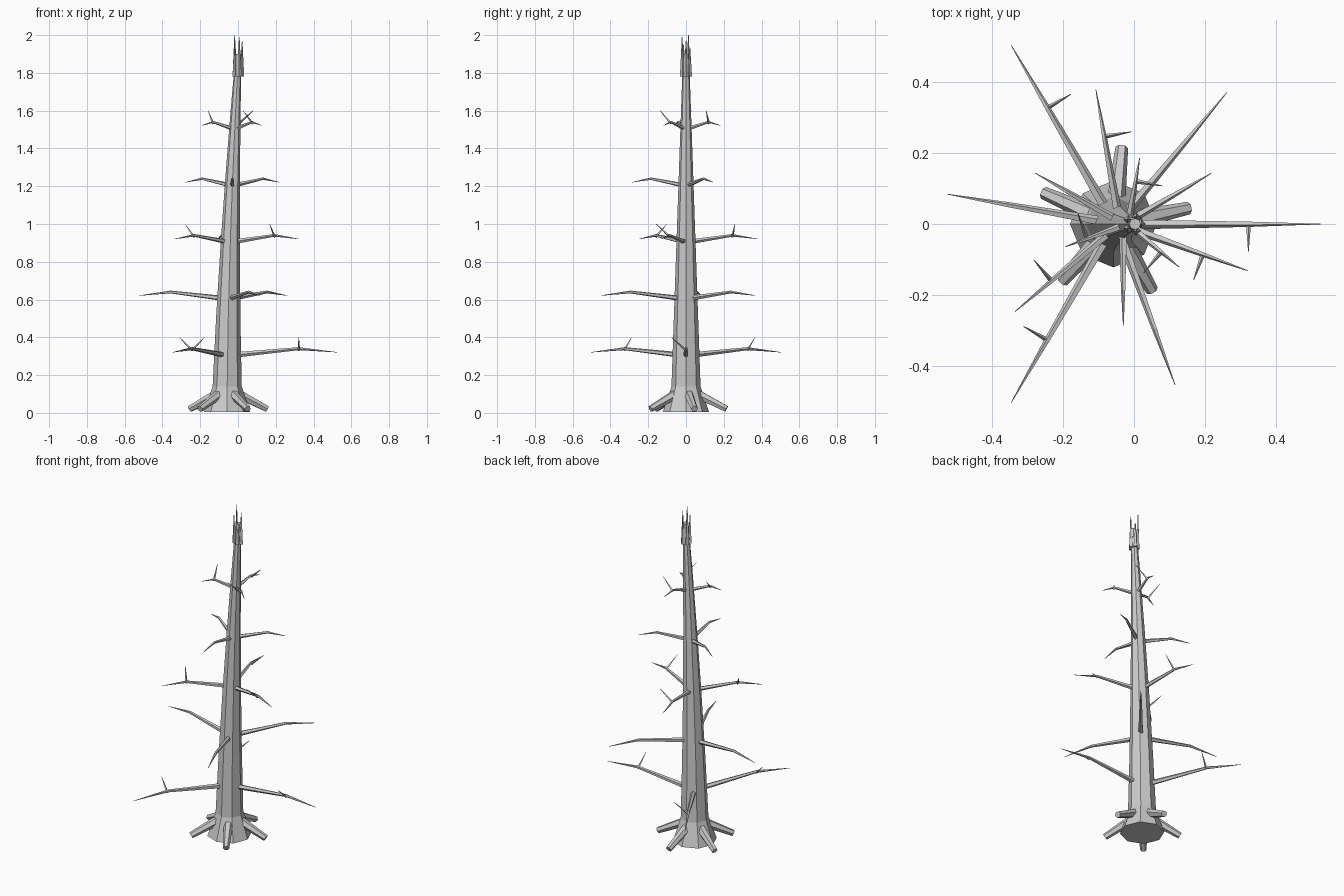
import bpy, bmesh, math
from mathutils import Vector

if "Cube" in bpy.data.objects:
    bpy.data.objects.remove(bpy.data.objects["Cube"])


def lean(z):
    # the trunk bows sideways towards the crown
    return -0.058 + 0.058 * (max(z, 0) / 1.85) ** 1.7


def finish(name, bm):
    bmesh.ops.recalc_face_normals(bm, faces=bm.faces)
    me = bpy.data.meshes.new(name)
    bm.to_mesh(me)
    bm.free()
    ob = bpy.data.objects.new(name, me)
    bpy.context.collection.objects.link(ob)
    return ob


def tube(name, points, radii, sides, level=False):
    """Flat-faced tapered tube along a path, capped at both ends."""
    bm = bmesh.new()
    pts = [Vector(p) for p in points]
    rings = []
    for i, (p, r) in enumerate(zip(pts, radii)):
        d = (pts[min(i + 1, len(pts) - 1)] - pts[max(i - 1, 0)]).normalized()
        if level:
            u, v = Vector((1, 0, 0)), Vector((0, 1, 0))
        else:
            ref = Vector((0, 0, 1)) if abs(d.z) < 0.95 else Vector((1, 0, 0))
            u = d.cross(ref).normalized()
            v = u.cross(d)
        ring = []
        for k in range(sides):
            a = 2 * math.pi * k / sides
            ring.append(bm.verts.new(p + r * (math.cos(a) * u + math.sin(a) * v)))
        rings.append(ring)
    for a, b in zip(rings, rings[1:]):
        for k in range(sides):
            j = (k + 1) % sides
            bm.faces.new((a[k], a[j], b[j], b[k]))
    bm.faces.new(rings[0])
    bm.faces.new(rings[-1])
    return finish(name, bm)


def polar(cx, r, deg, z):
    a = math.radians(deg)
    return Vector((cx + r * math.cos(a), r * math.sin(a), z))


# Trunk: flared foot, then a long taper
heights = [0.005, 0.14, 0.5, 0.9, 1.25, 1.6, 1.9]
radii = [0.122] + [0.077 - 0.061 * (z - 0.14) / 1.76 for z in heights[1:]]
tube("trunk", [(lean(z), 0, z) for z in heights], radii, 8, level=True)

# Roots
for i in range(5):
    ang = 12 + 72 * i
    tube("root", [polar(-0.057, 0.05, ang, 0.105), polar(-0.057, 0.216, ang, 0.021)],
         [0.027, 0.018], 6)

# Dead branches: five whorls of three, twigs on every other whorl
for lvl in range(5):
    z = 0.308 + 0.3 * lvl
    cx = lean(z)
    length = 0.58 - 0.098 * lvl
    r0 = 0.015 - 0.001 * lvl
    trunk_r = 0.077 - 0.061 * (z - 0.14) / 1.76
    for k in range(3):
        ang = 50 * lvl + 120 * k
        elbow = polar(cx, length * 0.65, ang, z + 0.032)
        tube("branch", [polar(cx, trunk_r * 0.7, ang, z), elbow,
                        polar(cx, length, ang, z + 0.013)],
             [r0, r0 * 0.55, 0.001], 5)
        if lvl % 2 == 0:
            base = elbow - Vector((0, 0, 0.008))
            tube("twig", [base, base + polar(0, 0.077, ang - 90, 0.068)],
                 [0.007, 0.001], 4)

# Splintered crown
for i, top in enumerate([1.97, 1.93, 2.0, 1.95, 1.99]):
    p = polar(0, 0.02, 72 * i, 1.78)
    tube("splinter", [p, polar(0, 0.022, 72 * i, top)], [0.013, 0.0015], 4)
